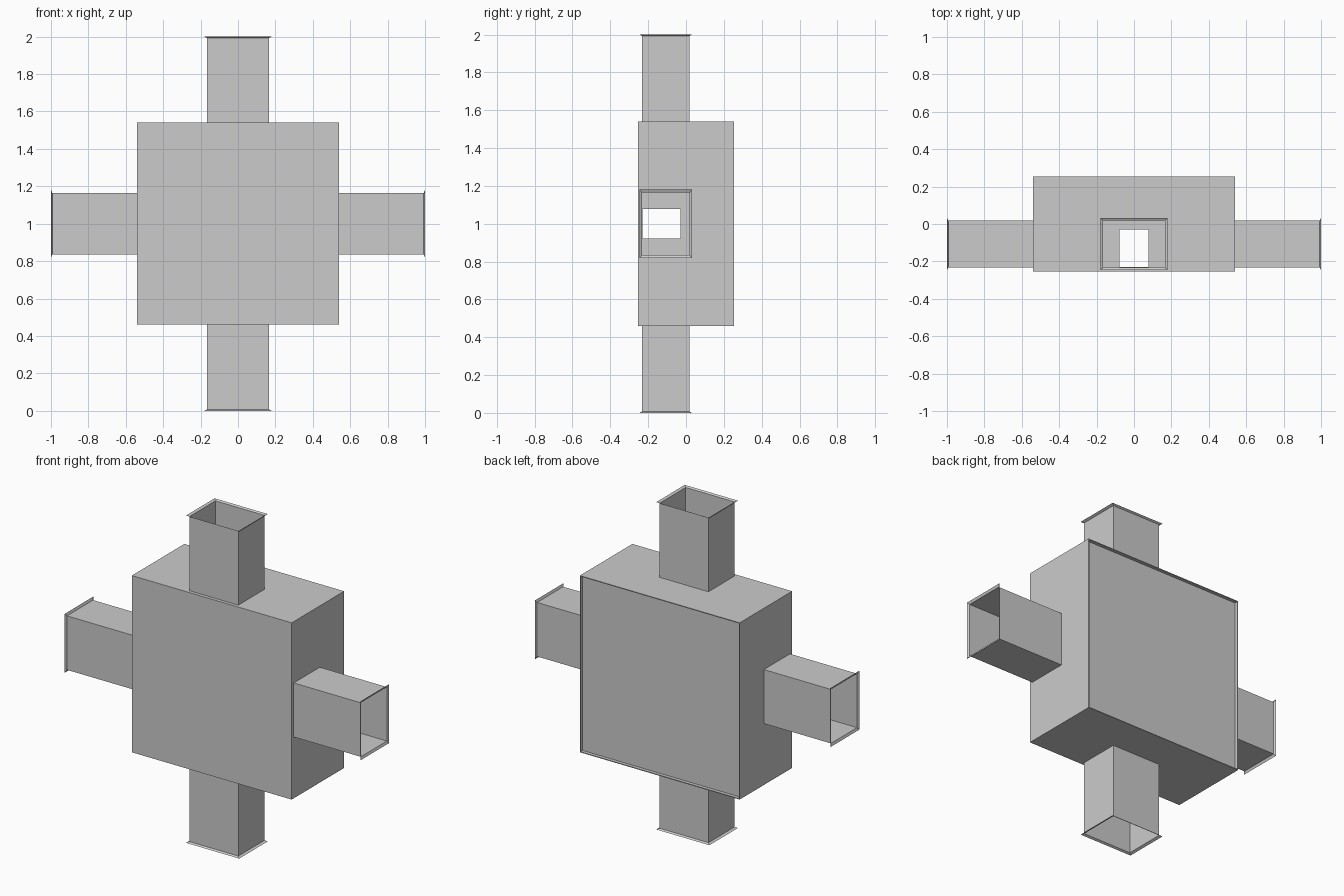
import bpy, bmesh, math
from mathutils import Matrix, Vector

if "Cube" in bpy.data.objects:
    bpy.data.objects.remove(bpy.data.objects["Cube"])

BOX, DEPTH = 0.54, 0.253      # half width / height and half depth of the box
DUCT_Y = -0.107               # depth centre of the four ducts


def rect(x, y0, y1, z):
    """Rectangular loop at height z."""
    return [(-x, y0, z), (x, y0, z), (x, y1, z), (-x, y1, z)]


def face_rect(h, y):
    """Square loop facing along y."""
    return [(-h, y, -h), (h, y, -h), (h, y, h), (-h, y, h)]


def skin(bm, loops, mat=Matrix.Identity(4), cap=False):
    """Join consecutive four-point loops with quads."""
    rings = [[bm.verts.new(mat @ Vector(p)) for p in lp] for lp in loops]
    for a, b in zip(rings, rings[1:]):
        for i in range(4):
            j = (i + 1) % 4
            bm.faces.new((a[i], a[j], b[j], b[i]))
    if cap:
        bm.faces.new(rings[-1])


def finish(name, bm):
    bmesh.ops.remove_doubles(bm, verts=bm.verts, dist=1e-5)
    bmesh.ops.recalc_face_normals(bm, faces=bm.faces)
    me = bpy.data.meshes.new(name)
    bm.to_mesh(me)
    bm.free()
    ob = bpy.data.objects.new(name, me)
    ob.location.z = 1.0
    bpy.context.collection.objects.link(ob)


turns = {n: Matrix.Rotation(math.radians(a), 4, 'Y')
         for n, a in (("top", 0), ("right", 90), ("bottom", 180), ("left", 270))}

# Box: four side walls with small openings, front panel, recessed back panel
bm = bmesh.new()
for m in turns.values():
    skin(bm, [rect(BOX, -DEPTH, DEPTH, BOX),
              rect(0.078, -0.23, -0.03, BOX)], m)
skin(bm, [face_rect(BOX, -DEPTH)], cap=True)
skin(bm, [face_rect(BOX, DEPTH), face_rect(BOX - 0.005, DEPTH),
          face_rect(BOX - 0.005, DEPTH - 0.02)], cap=True)
finish("box", bm)

# Ducts: open sheet tubes ending in a thin flared flange
for name, m in turns.items():
    bm = bmesh.new()
    sections = [(0.165, 0.126, BOX), (0.165, 0.126, 0.993), (0.18, 0.138, 1.0)]
    skin(bm, [rect(w, DUCT_Y - d, DUCT_Y + d, z) for w, d, z in sections], m)
    finish(name + "_duct", bm)
